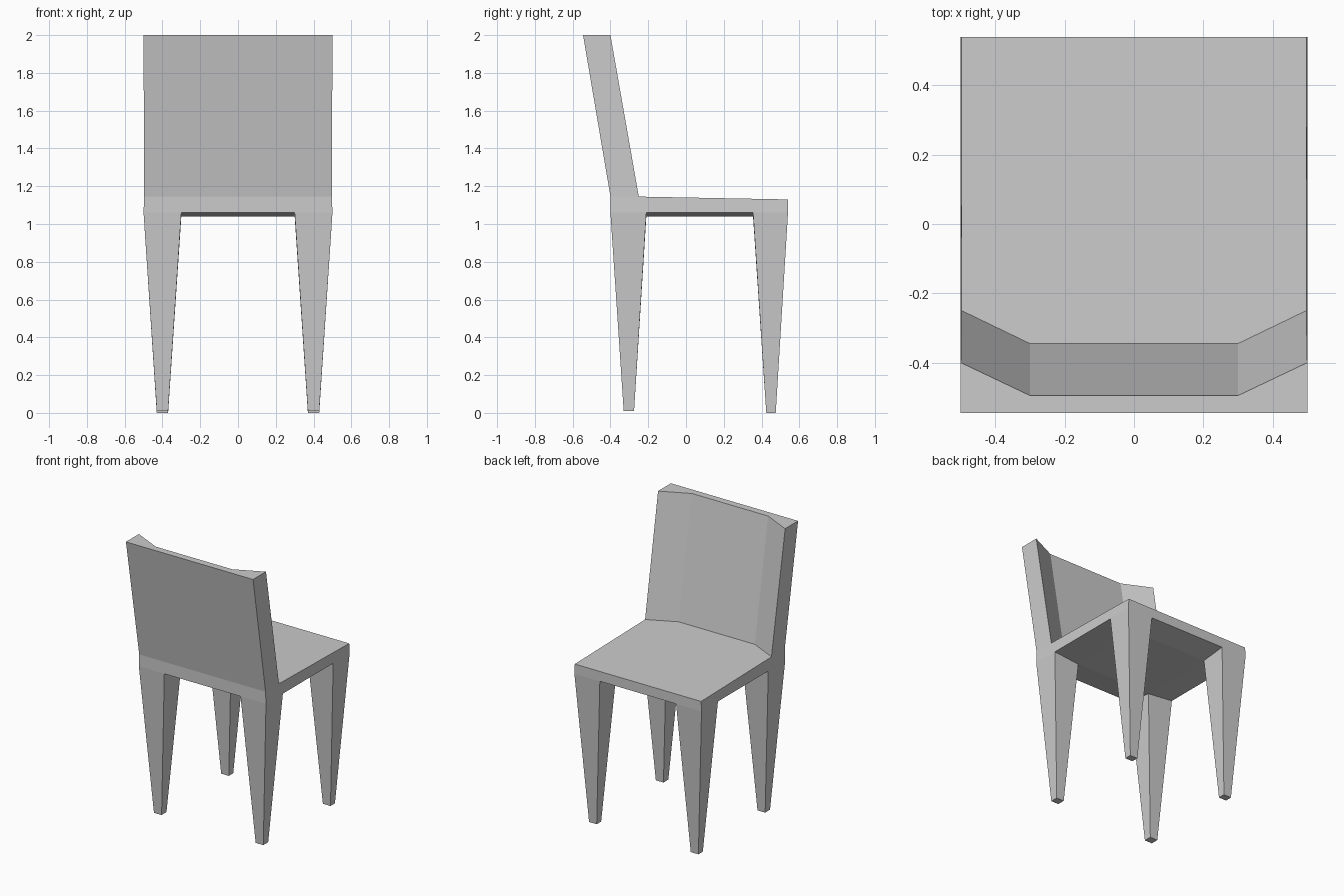
import bpy, bmesh

if "Cube" in bpy.data.objects:
    bpy.data.objects.remove(bpy.data.objects["Cube"])


def make(name, build):
    """Create an object from a function that fills a bmesh."""
    bm = bmesh.new()
    build(bm)
    bmesh.ops.remove_doubles(bm, verts=bm.verts, dist=0.0001)
    bmesh.ops.recalc_face_normals(bm, faces=bm.faces)
    mesh = bpy.data.meshes.new(name)
    bm.to_mesh(mesh)
    bm.free()
    obj = bpy.data.objects.new(name, mesh)
    bpy.context.collection.objects.link(obj)
    return obj


def face(bm, points):
    bm.faces.new([bm.verts.new(p) for p in points])


def loft(bm, lower, upper, cap):
    """Walls between two matching rings, with one end closed."""
    n = len(lower)
    for i in range(n):
        j = (i + 1) % n
        face(bm, [lower[i], lower[j], upper[j], upper[i]])
    face(bm, cap)


# Shared layout: leg bands on the seat grid
XS = [-0.5, -0.3, 0.3, 0.5]
YS = [-0.4, -0.21, 0.355, 0.54]
EDGE_Z, INNER_Z, TOP_Z = 1.06, 1.04, 1.145


def under(i, j):
    """Point on the underside, which dips between the inner leg corners."""
    inner = i in (1, 2) and j in (1, 2)
    return (XS[i], YS[j], INNER_Z if inner else EDGE_Z)


# Curved-looking inner profile of the backrest
FRONT = [(0.497, -0.25), (0.3, -0.345), (-0.3, -0.345), (-0.497, -0.25)]
FRONT_TOP = [(0.5, -0.4), (0.3, -0.495), (-0.3, -0.495), (-0.5, -0.4)]


def seat(bm):
    # Underside without the four leg openings
    for i in range(3):
        for j in range(3):
            if i == 1 or j == 1:
                face(bm, [under(i, j), under(i, j + 1),
                          under(i + 1, j + 1), under(i + 1, j)])
    # Sitting surface
    front = [(-0.497, 0.54, 1.13), (0.497, 0.54, 1.13)]
    face(bm, front + [(x, y, TOP_Z) for x, y in FRONT])
    # Rim
    for s in (-1, 1):
        face(bm, [(s * 0.5, y, EDGE_Z) for y in YS] +
             [(s * 0.497, 0.54, 1.13), (s * 0.497, -0.25, TOP_Z),
              (s * 0.497, -0.4, TOP_Z)])
    face(bm, [(x, YS[3], EDGE_Z) for x in XS] + front[::-1])
    face(bm, [(x, YS[0], EDGE_Z) for x in XS] +
         [(0.497, -0.4, TOP_Z), (-0.497, -0.4, TOP_Z)])


def backrest(bm):
    lower = [(x, y, TOP_Z) for x, y in FRONT + [(-0.497, -0.4), (0.497, -0.4)]]
    upper = [(x, y, 2.0) for x, y in FRONT_TOP + [(-0.5, -0.545), (0.5, -0.545)]]
    loft(bm, lower, upper, upper)


def leg(side, row, foot_y, foot_z):
    """Tapered leg: side picks the x band, row the y band."""
    def build(bm):
        i, j = side, row
        upper = [under(i, j), under(i + 1, j), under(i + 1, j + 1), under(i, j + 1)]
        x0, x1 = (-0.43, -0.37) if side == 0 else (0.37, 0.43)
        y0, y1 = foot_y
        lower = [(x, y, foot_z) for x, y in ((x0, y0), (x1, y0), (x1, y1), (x0, y1))]
        loft(bm, lower, upper, lower)
    return build


make("seat", seat)
make("backrest", backrest)
for side, label in ((0, "left"), (2, "right")):
    make(f"back_leg_{label}", leg(side, 0, (-0.33, -0.275), 0.01))
    make(f"front_leg_{label}", leg(side, 2, (0.425, 0.475), 0.0))
